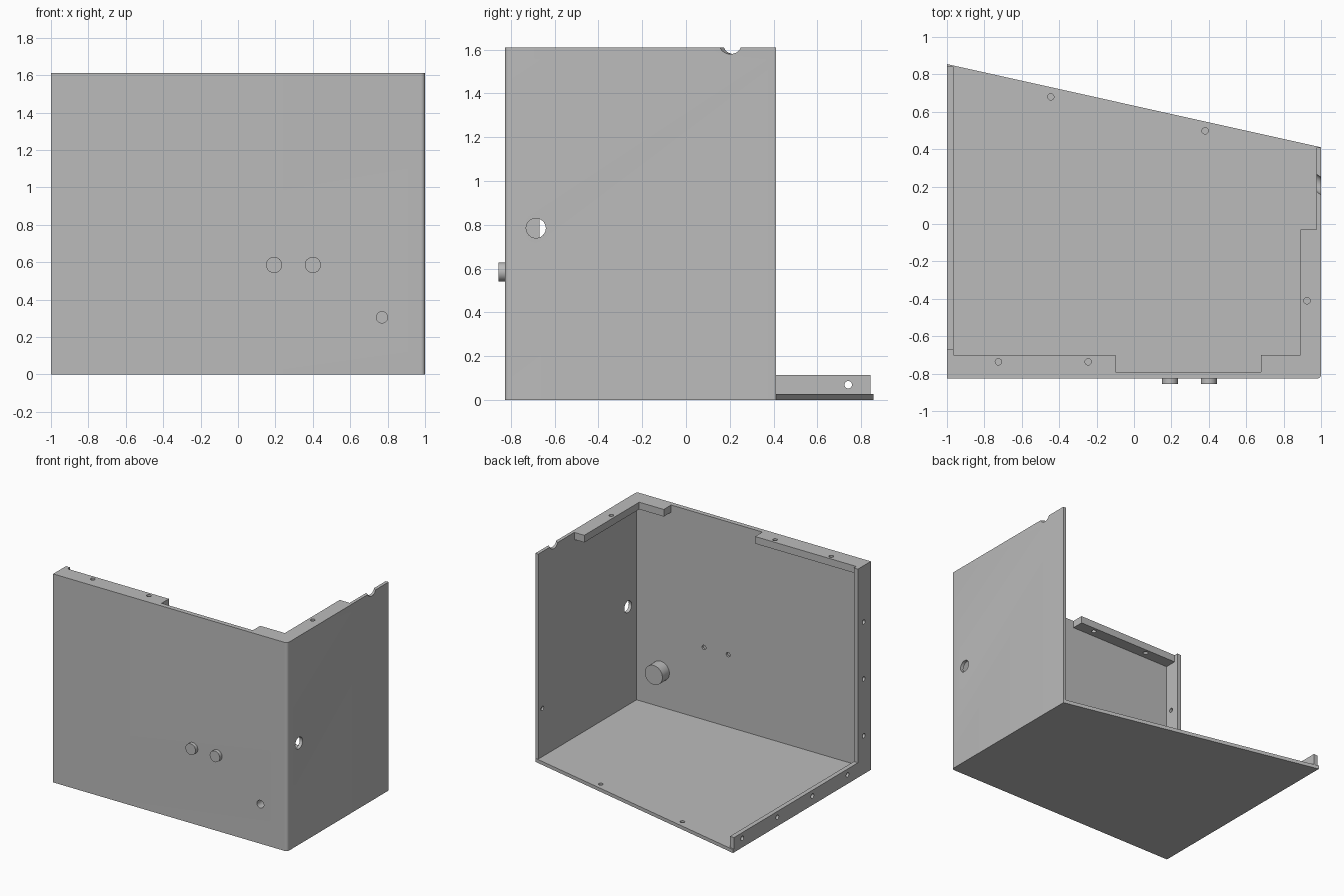
import bpy, bmesh
from math import cos, sin, pi
from mathutils import Vector, Matrix

cube = bpy.data.objects.get("Cube")
if cube:
    bpy.data.objects.remove(cube, do_unlink=True)

# Main dimensions
FRONT, FRONT_IN = -0.827, -0.79
RIGHT_IN, LEFT_IN = 0.975, -0.965
BACK_R, BACK_L = 0.41, 0.855
FLOOR, RIM, TOP = 0.027, 1.555, 1.61
LIP = -0.70          # inner edge of the front flange
POST = -0.67         # inner edge of the left post

grey = bpy.data.materials.new("plain_grey")
grey.use_nodes = True
GREY = (0.5, 0.5, 0.5, 1)
grey.diffuse_color = GREY
grey.node_tree.nodes["Principled BSDF"].inputs["Base Color"].default_value = GREY


def finish(name, bm):
    bmesh.ops.recalc_face_normals(bm, faces=bm.faces)
    mesh = bpy.data.meshes.new(name)
    bm.to_mesh(mesh)
    bm.free()
    mesh.materials.append(grey)
    ob = bpy.data.objects.new(name, mesh)
    bpy.context.collection.objects.link(ob)
    return ob


def prism(name, outline, z0, z1):
    """Extrude a plan outline from z0 to z1."""
    bm = bmesh.new()
    face = bm.faces.new([bm.verts.new((x, y, z0)) for x, y in outline])
    top = bmesh.ops.extrude_face_region(bm, geom=[face])["geom"]
    verts = [v for v in top if isinstance(v, bmesh.types.BMVert)]
    bmesh.ops.translate(bm, verts=verts, vec=(0, 0, z1 - z0))
    return finish(name, bm)


def rods(name, specs, segments=32):
    """One mesh of cylinders, each given as centre, axis, radius, length."""
    bm = bmesh.new()
    for centre, axis, radius, length in specs:
        turn = Vector(axis).to_track_quat('Z', 'Y').to_matrix().to_4x4()
        bmesh.ops.create_cone(bm, cap_ends=True, segments=segments,
                              radius1=radius, radius2=radius, depth=length,
                              matrix=Matrix.Translation(centre) @ turn)
    return finish(name, bm)


def combine(target, other, operation):
    mod = target.modifiers.new("combine", 'BOOLEAN')
    mod.operation, mod.solver, mod.object = operation, 'EXACT', other
    bpy.context.view_layer.objects.active = target
    bpy.ops.object.modifier_apply(modifier=mod.name)
    bpy.data.objects.remove(other, do_unlink=True)


def smooth(ob):
    bpy.ops.object.select_all(action='DESELECT')
    ob.select_set(True)
    bpy.context.view_layer.objects.active = ob
    bpy.ops.object.shade_smooth_by_angle(angle=pi / 6)


# Rounded outer corner shared by every level
R = 0.022
corner = [(1 - R + R * sin(a), FRONT + R - R * cos(a))
          for a in (i * pi / 12 for i in range(7))]
outer = [(-1, FRONT)] + corner + [(1, BACK_R)]
wall_end = [(RIGHT_IN, BACK_R)]
post_end = [(LEFT_IN, POST), (-1, POST)]

# Floor with slanted back edge
enclosure = prism("enclosure", outer + [(-1, BACK_L)], 0, FLOOR)

# Front wall, right wall and left post
walls = prism("walls", outer + wall_end + [(RIGHT_IN, FRONT_IN), (LEFT_IN, FRONT_IN)]
              + post_end, FLOOR, RIM)
combine(enclosure, walls, 'UNION')

# Top rim with mounting flanges
rim = prism("rim", outer + wall_end + [
    (RIGHT_IN, -0.03), (0.89, -0.03), (0.89, LIP), (0.68, LIP),
    (0.68, FRONT_IN), (-0.10, FRONT_IN), (-0.10, LIP), (LEFT_IN, LIP)]
    + post_end, RIM, TOP)
combine(enclosure, rim, 'UNION')

# Low mounting strip along the left of the floor
strip = prism("strip", [(-1, POST), (LEFT_IN, POST), (LEFT_IN, 0.842), (-1, 0.842)],
              FLOOR, 0.115)
combine(enclosure, strip, 'UNION')

# Inner boss behind the front socket
boss = rods("boss", [((0.77, -0.755, 0.305), (0, 1, 0), 0.075, 0.1)], 48)
combine(enclosure, boss, 'UNION')

# Holes
X, Y, Z = (1, 0, 0), (0, 1, 0), (0, 0, 1)
S = 0.017
holes = [((1, -0.685, 0.785), X, 0.045, 0.2),            # side cable hole
         ((0.987, 0.212, 1.62), (1, -0.7, 0), 0.04, 0.3),  # top edge notch
         ((0.77, -0.82, 0.305), Y, 0.03, 0.12),          # front socket
         ((RIGHT_IN, 0.36, 0.40), X, S, 0.03)]           # right wall screw
holes += [((x, y, TOP), Z, S, 0.2) for x, y in
          ((-0.725, -0.737), (-0.245, -0.737), (0.925, -0.41))]
holes += [((x, y, FLOOR), Z, S, 0.03) for x, y in ((-0.445, 0.68), (0.38, 0.498))]
holes += [((-1, -0.74, z), X, S, 0.1) for z in (0.297, 0.735, 1.175)]
holes += [((-1, -0.543 + i * 0.428, 0.07), X, S, 0.1) for i in range(4)]
holes += [((x, FRONT_IN, 0.585), Y, S, 0.03) for x in (0.193, 0.40)]
combine(enclosure, rods("hole_cutters", holes, 24), 'DIFFERENCE')
smooth(enclosure)

# Front buttons
for name, x in (("right_button", 0.193), ("left_button", 0.40)):
    button = rods(name, [((x, -0.8375, 0.585), Y, 0.043, 0.035)])
    smooth(button)
